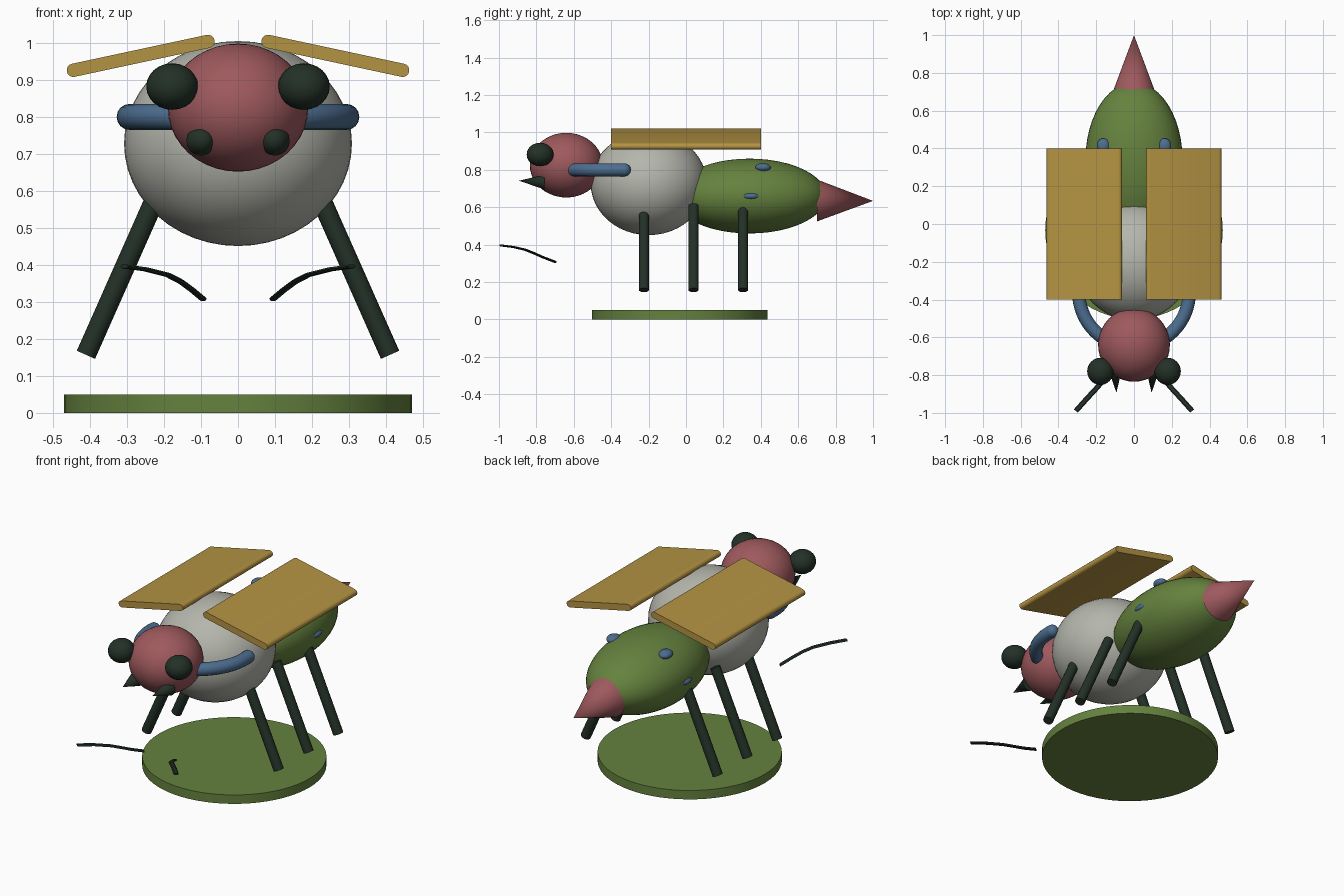
import bpy, bmesh, math
from mathutils import Vector, Matrix

if "Cube" in bpy.data.objects:
    bpy.data.objects.remove(bpy.data.objects["Cube"])


def material(name, rgb):
    m = bpy.data.materials.new(name)
    lin = [(c / 255 / 12.92) if c < 11 else ((c / 255 + 0.055) / 1.055) ** 2.4 for c in rgb]
    m.diffuse_color = (*lin, 1)
    m.use_nodes = True
    m.node_tree.nodes["Principled BSDF"].inputs["Base Color"].default_value = m.diffuse_color
    return m


RED = material("dusty red", (158, 89, 93))
GREEN = material("leaf green", (101, 130, 62))
GOLD = material("golden tan", (180, 147, 67))
GREY = material("pale grey", (180, 182, 172))
BLUE = material("slate blue", (76, 109, 143))
DARK = material("dark green black", (35, 49, 39))


def finish(name, bm, mat, smooth=True):
    bmesh.ops.recalc_face_normals(bm, faces=bm.faces)
    me = bpy.data.meshes.new(name)
    bm.to_mesh(me)
    bm.free()
    me.materials.append(mat)
    ob = bpy.data.objects.new(name, me)
    bpy.context.collection.objects.link(ob)
    if smooth:
        bpy.ops.object.select_all(action='DESELECT')
        ob.select_set(True)
        bpy.context.view_layer.objects.active = ob
        bpy.ops.object.shade_smooth_by_angle(angle=math.radians(35))
    return ob


def ellipsoid(name, loc, radii, mat, seg=32):
    bm = bmesh.new()
    bmesh.ops.create_uvsphere(bm, u_segments=seg, v_segments=seg // 2, radius=1)
    bmesh.ops.transform(bm, verts=bm.verts,
                        matrix=Matrix.Translation(loc) @ Matrix.Diagonal((*radii, 1)))
    return finish(name, bm, mat)


def rod(name, a, b, r1, r2, mat, seg=24):
    """Cylinder or cone running from a to b."""
    a, b = Vector(a), Vector(b)
    d = b - a
    bm = bmesh.new()
    bmesh.ops.create_cone(bm, cap_ends=True, segments=seg, radius1=r1, radius2=r2, depth=d.length)
    rot = d.to_track_quat('Z', 'Y').to_matrix().to_4x4()
    bmesh.ops.transform(bm, verts=bm.verts, matrix=Matrix.Translation((a + b) / 2) @ rot)
    return finish(name, bm, mat)


def sweep(name, sections, mat):
    """Skin a list of equal-sized rings and cap both ends."""
    bm = bmesh.new()
    rings = [[bm.verts.new(p) for p in s] for s in sections]
    n = len(rings[0])
    for r, s in zip(rings, rings[1:]):
        for i in range(n):
            bm.faces.new((r[i], r[(i + 1) % n], s[(i + 1) % n], s[i]))
    bm.faces.new(rings[0])
    bm.faces.new(rings[-1])
    return finish(name, bm, mat)


# Ground disc
disc = rod("base_disc", (0, -0.033, 0), (0, -0.033, 0.05), 0.47, 0.47, GREEN, 64)

# Body
ellipsoid("thorax", (0, -0.2, 0.728), (0.308, 0.31, 0.277), GREY, 48)
ellipsoid("abdomen", (0, 0.34, 0.66), (0.257, 0.41, 0.2), GREEN, 48)
ellipsoid("head", (0, -0.64, 0.825), (0.19, 0.195, 0.173), RED, 40)
rod("stinger", (0, 0.7, 0.636), (0, 1.0, 0.634), 0.112, 0, RED, 32)

# Collar: half ring through the head with rounded ends
R, T, CY, CZ = 0.293, 0.035, -0.36, 0.8
path = [(Vector((-R, -0.33, CZ)), math.pi)]
path += [(Vector((R * math.cos(a), CY + R * math.sin(a), CZ)), a)
         for a in (math.pi * (1 + i / 32) for i in range(33))]
path += [(Vector((R, -0.33, CZ)), 0)]
rings = []
for p, a in path:
    out = Vector((math.cos(a), math.sin(a), 0))
    rings.append([p + T * (out * math.cos(t) + Vector((0, 0, 1)) * math.sin(t))
                  for t in (math.tau * k / 16 for k in range(16))])
sweep("collar", rings, BLUE)

for side, s in (("left", -1), ("right", 1)):
    ellipsoid(f"collar_end_{side}", (s * R, -0.33, CZ), (T, T, T), BLUE, 16)

    # Face
    ellipsoid(f"eye_{side}", (s * 0.178, -0.78, 0.882), (0.07, 0.072, 0.063), DARK, 24)
    rod(f"mandible_{side}", (s * 0.1, -0.755, 0.735), (s * 0.093, -0.893, 0.742), 0.04, 0, DARK, 16)

    # Legs, splayed outward
    for part, y in (("front", -0.225), ("middle", 0.04), ("rear", 0.305)):
        rod(f"{part}_leg_{side}", (s * 0.21, y, 0.61), (s * 0.411, y, 0.157), 0.027, 0.027, DARK, 16)

    # Wings: stadium profile drawn along y
    a, b = Vector((s * 0.081, 0, 1.004)), Vector((s * 0.445, 0, 0.926))
    u = (b - a).normalized()
    v = Vector((-u.z, 0, u.x))
    prof = []
    for c, start in ((b, -math.pi / 2), (a, math.pi / 2)):
        for k in range(9):
            t = start + math.pi * k / 8
            prof.append(c + 0.018 * (u * math.cos(t) + v * math.sin(t)))
    sweep(f"wing_{side}", [[p + Vector((0, y, 0)) for p in prof] for y in (-0.4, 0.4)], GOLD)

    # Feelers: thin curved ribbons
    pts = [(0.308, -0.99, 0.396), (0.25, -0.925, 0.388), (0.19, -0.86, 0.373),
           (0.155, -0.815, 0.355), (0.125, -0.765, 0.333), (0.095, -0.7, 0.308)]
    w = Vector((s * 0.78, 0.62, 0)) * 0.014
    h = Vector((0, 0, 0.005))
    ribbon = []
    for x, y, z in pts:
        p = Vector((s * x, y, z))
        ribbon.append([p - w, p - w * 0.6 - h, p + w * 0.6 - h, p + w,
                       p + w * 0.6 + h, p - w * 0.6 + h])
    sweep(f"feeler_{side}", ribbon, DARK)

    # Abdomen spots
    ellipsoid(f"upper_spot_{side}", (s * 0.162, 0.412, 0.813), (0.035, 0.042, 0.023), BLUE, 20)
    ellipsoid(f"lower_spot_{side}", (s * 0.238, 0.347, 0.66), (0.028, 0.05, 0.019), BLUE, 20)
